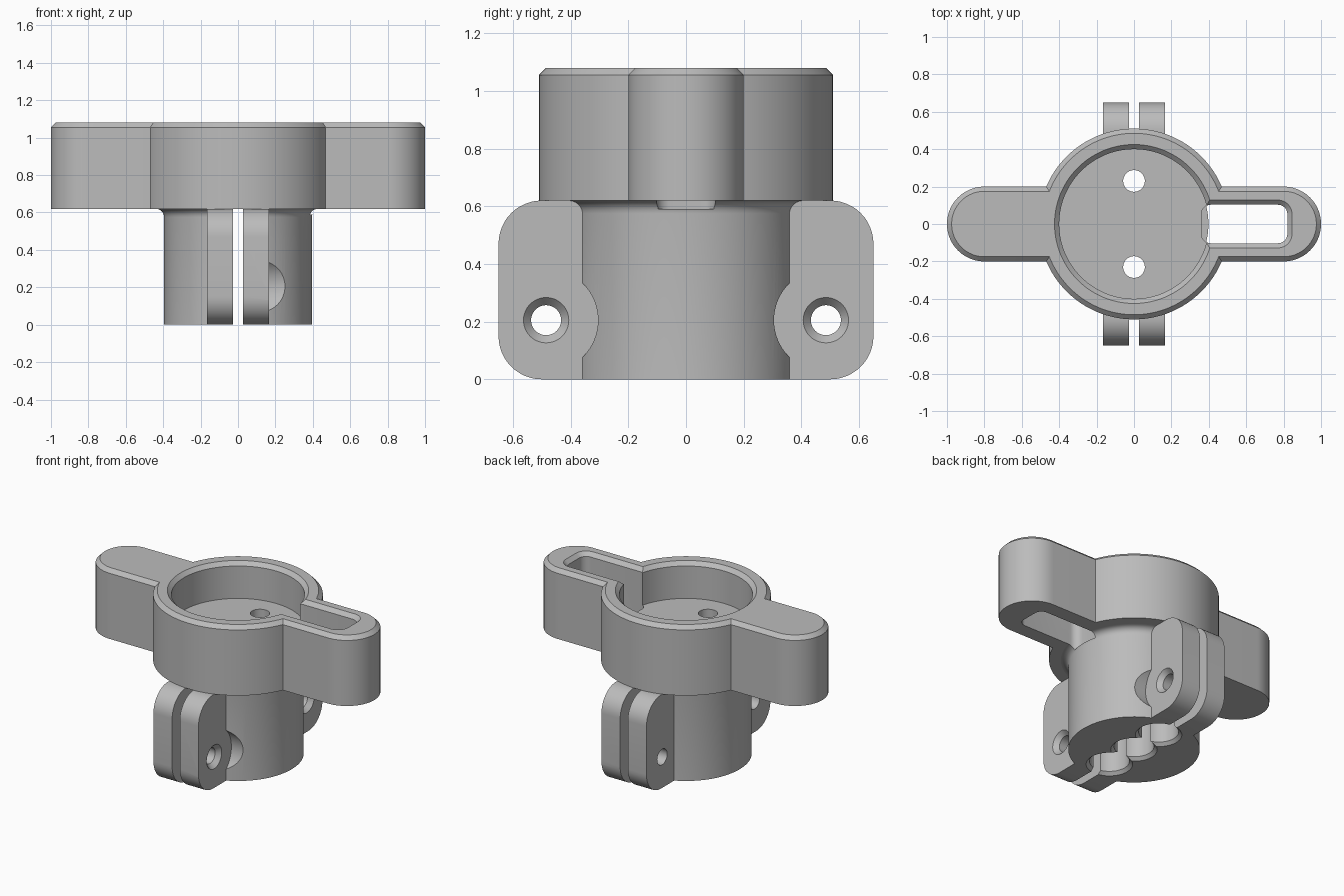
import bpy
import math

if "Cube" in bpy.data.objects:
    bpy.data.objects.remove(bpy.data.objects["Cube"], do_unlink=True)

grey = bpy.data.materials.new("plain grey")
grey.use_nodes = True
grey.diffuse_color = (0.5, 0.5, 0.5, 1)
grey.node_tree.nodes["Principled BSDF"].inputs["Base Color"].default_value = (0.5, 0.5, 0.5, 1)


def outline(cx, cy, hx, hy, r, steps=24):
    """Rounded rectangle; a circle when r equals both half sizes."""
    pts = []
    for q, (sx, sy) in enumerate([(1, 1), (-1, 1), (-1, -1), (1, -1)]):
        for i in range(steps + 1):
            a = (q + i / steps) * math.pi / 2
            p = (cx + sx * (hx - r) + r * math.cos(a), cy + sy * (hy - r) + r * math.sin(a))
            if not pts or math.dist(p, pts[-1]) > 1e-5:
                pts.append(p)
    if math.dist(pts[0], pts[-1]) < 1e-5:
        pts.pop()
    return pts


def loft(name, levels, along_x=False):
    """Solid through matching outlines, stacked along z or along x."""
    verts, n = [], len(levels[0][0])
    for pts, h in levels:
        verts += [(h, u, v) if along_x else (u, v, h) for u, v in pts]
    faces = [tuple(reversed(range(n))), tuple(range(len(verts) - n, len(verts)))]
    for k in range(len(levels) - 1):
        for i in range(n):
            j = (i + 1) % n
            faces.append((k * n + i, k * n + j, k * n + n + j, k * n + n + i))
    mesh = bpy.data.meshes.new(name)
    mesh.from_pydata(verts, [], faces)
    mesh.materials.append(grey)
    ob = bpy.data.objects.new(name, mesh)
    bpy.context.scene.collection.objects.link(ob)
    return ob


def lathe(name, profile, cx=0, cy=0, along_x=False, steps=24):
    return loft(name, [(outline(cx, cy, r, r, r, steps), h) for r, h in profile], along_x)


def combine(ob, tools, operation):
    """Apply a boolean with each tool, then remove the tool."""
    bpy.context.view_layer.objects.active = ob
    for tool in tools:
        mod = ob.modifiers.new("cut", "BOOLEAN")
        mod.operation, mod.solver, mod.object = operation, "EXACT", tool
        bpy.ops.object.modifier_apply(modifier=mod.name)
        bpy.data.objects.remove(tool, do_unlink=True)


def slot_cutter():
    def ring(g):
        return outline(0.59, 0, 0.23 + g, 0.103 + g, 0.05 + g, 8)
    return loft("slot_cutter", [(ring(0), 0.59), (ring(0), 1.055), (ring(0.03), 1.085)])


# Upper cup with two wings, all with a chamfered top edge
BASE, TOP, CH = 0.62, 1.08, 0.025
head = lathe("cup_with_wings", [(0.51, BASE), (0.51, TOP - CH), (0.51 - CH, TOP)], steps=32)
wing = outline(0, 0, 1.0, 0.2, 0.2)
wing_top = outline(0, 0, 1.0 - CH, 0.2 - CH, 0.2 - CH)
combine(head, [loft("wing_bar", [(wing, BASE), (wing, TOP - CH), (wing_top, TOP)])], "UNION")

# Round recess, slot through one wing, two floor holes
recess = lathe("recess", [(0.4, 0.84), (0.4, TOP - CH), (0.43, TOP + 0.005)], steps=32)
floor_holes = [lathe("floor_hole", [(0.058, 0.5), (0.058, 0.95)], 0, y, steps=10) for y in (-0.23, 0.23)]
combine(head, [recess, slot_cutter()] + floor_holes, "DIFFERENCE")

# Lower collar, flaring into the cup
flare = [(0.395 + 0.045 * (1 - math.cos(a)), 0.575 + 0.045 * math.sin(a))
         for a in [i * math.pi / 12 for i in range(7)]]
collar = lathe("clamp_collar", [(0.395, 0)] + flare, steps=32)

# Clamp ears run through the collar to both sides
ear = outline(0, 0.31, 0.65, 0.31, 0.15, 12)
combine(collar, [loft("ears", [(ear, -0.165), (ear, 0.165)], True)], "UNION")

# Clamping slit and three overlapping bores with chamfered mouths
slit = outline(0, 0, 0.028, 0.8, 0.001, 1)
cutters = [loft("slit", [(slit, -0.05), (slit, 0.65)])]
for y in (-0.23, 0, 0.23):
    cutters.append(lathe("bore", [(0.15, -0.01), (0.12, 0.02), (0.12, 0.65)], 0, y, steps=12))

# Bolt holes, countersunk and given head clearance on one side
for y in (-0.485, 0.485):
    bolt = [(0.052, -0.3), (0.052, 0.135), (0.083, 0.17)]
    cutters.append(lathe("bolt_hole", bolt, y, 0.205, True, 12))
    cutters.append(lathe("head_clearance", [(0.18, 0.165), (0.18, 0.5)], y, 0.205, True, 16))
combine(collar, cutters + [slot_cutter()], "DIFFERENCE")

# Smooth curved walls, keep hard edges
for ob in (head, collar):
    bpy.ops.object.select_all(action="DESELECT")
    ob.select_set(True)
    bpy.context.view_layer.objects.active = ob
    bpy.ops.object.shade_smooth_by_angle(angle=math.radians(25))
